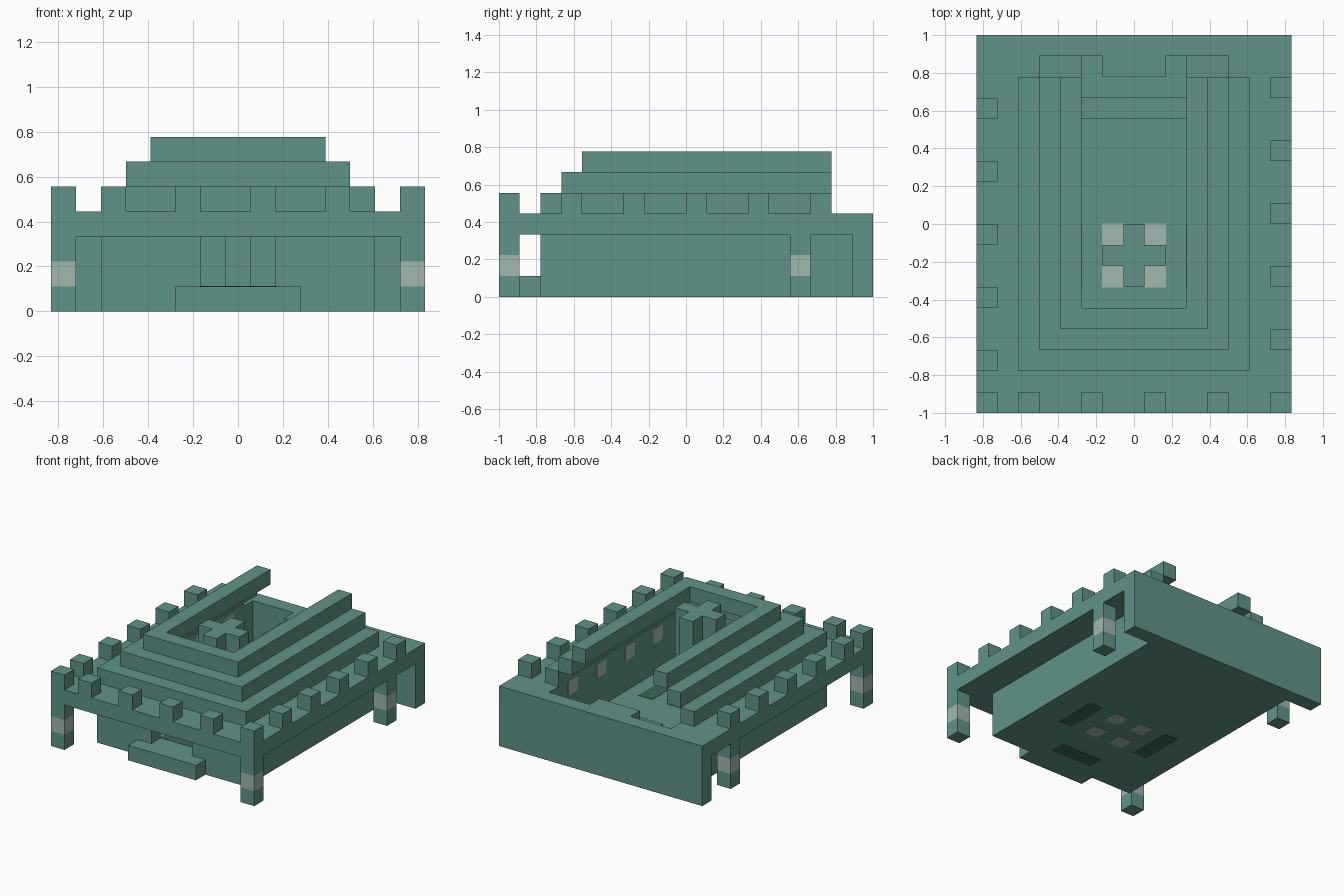
import bpy
import bmesh

U = 1 / 9       # size of one building block
E = 0.018       # how far inlaid blocks stand proud, in blocks

cube = bpy.data.objects.get("Cube")
if cube:
    bpy.data.objects.remove(cube, do_unlink=True)


def material(name, rgb):
    mat = bpy.data.materials.new(name)
    mat.use_nodes = True
    color = (*rgb, 1)
    mat.diffuse_color = color
    mat.node_tree.nodes["Principled BSDF"].inputs["Base Color"].default_value = color
    return mat


stone = material("sea_green_stone", (0.117, 0.296, 0.246))
dark = material("dark_green_stone", (0.05, 0.13, 0.105))
lamp = material("pale_lantern", (0.352, 0.474, 0.434))


def prism(name, outline, z0, z1, mat=stone):
    """Extrude a plan outline, given in blocks, from z0 to z1."""
    bm = bmesh.new()
    base = bm.faces.new([bm.verts.new((x * U, y * U, z0 * U)) for x, y in outline])
    top = bmesh.ops.extrude_face_region(bm, geom=[base])["geom"]
    verts = [v for v in top if isinstance(v, bmesh.types.BMVert)]
    bmesh.ops.translate(bm, verts=verts, vec=(0, 0, (z1 - z0) * U))
    bmesh.ops.recalc_face_normals(bm, faces=bm.faces)
    mesh = bpy.data.meshes.new(name)
    bm.to_mesh(mesh)
    bm.free()
    mesh.materials.append(mat)
    obj = bpy.data.objects.new(name, mesh)
    bpy.context.collection.objects.link(obj)
    return obj


def box(name, x0, x1, y0, y1, z0, z1, mat=stone):
    return prism(name, [(x0, y0), (x1, y0), (x1, y1), (x0, y1)], z0, z1, mat)


def inlay(name, x0, x1, y0, y1, z0, z1, mat):
    return box(name, x0 - E, x1 + E, y0 - E, y1 + E, z0 - E, z1 + E, mat)


def u_wall(name, outer, front, inner, inner_front, back, z0, z1):
    """Wall around three sides, open towards the back."""
    prism(name, [(-outer, front), (outer, front), (outer, back), (inner, back),
                 (inner, inner_front), (-inner, inner_front),
                 (-inner, back), (-outer, back)], z0, z1)


# Base: floor, front step and solid back wall
box("floor", -5.5, 5.5, -7, 8, 0, 1)
box("front_step", -2.5, 2.5, -8, -7, 0, 1)
box("back_wall", -7.5, 7.5, 8, 9, 0, 4)

# Hall walls with a doorway between the two halves
for side, s in (("left", 1), ("right", -1)):
    plan = [(1.5, -7), (5.5, -7), (5.5, 8), (4.5, 8), (4.5, -6), (1.5, -6)]
    prism(side + "_hall_wall", [(s * x, y) for x, y in plan], 1, 3)

# Deck and the stepped roof tiers
u_wall("deck", 7.5, -9, 4.5, -6, 8, 3, 4)
for i in range(3):
    u_wall(f"roof_tier_{i + 1}", 5.5 - i, -7 + i, 4.5 - i, -6 + i, 7, 4 + i, 5 + i)

# Stairs down from the back wall
box("lower_stair", -2.5, 2.5, 5, 8, 1, 2)
box("middle_stair", -2.5, 2.5, 6, 8, 2, 3)
box("upper_stair", -1.5, 1.5, 7, 8, 3, 4)

# Central cross-shaped pillar with lanterns in the floor around it
a, b = 0.5, 1.5
cross = [(-a, -b), (a, -b), (a, -a), (b, -a), (b, a), (a, a),
         (a, b), (-a, b), (-a, a), (-b, a), (-b, -a), (-a, -a)]
prism("cross_pillar", [(x, y - 1.5) for x, y in cross], 1, 7)
for x in (-1, 1):
    for y in (-2.5, -0.5):
        inlay("floor_lantern", x - .5, x + .5, y - .5, y + .5, 0, 1, lamp)

# Dark strips in the floor
inlay("front_floor_strip", -1.5, 1.5, -6, -5, 0, 1, dark)
for x in (-3, 3):
    inlay("side_floor_strip", x - .5, x + .5, -3, 0, 0, 1, dark)

# Lanterns set in the inner edge of the deck
for s in (-1, 1):
    for y in (-4, -1, 2, 5):
        x0, x1 = sorted((s * (4.5 - E), s * 5.4))
        box("wall_lantern", x0, x1, y, y + 1, 3, 4 - E, lamp)

# Posts with a lantern band
for x in (-7.5, 6.5):
    for y in (-9, 5):
        box("post_foot", x, x + 1, y, y + 1, 0, 1)
        box("post_lantern", x, x + 1, y, y + 1, 1, 2, lamp)
        box("post_head", x, x + 1, y, y + 1, 2, 3)

# Battlements along the deck edge
spots = [(x, -9) for x in (-7.5, -5.5, -2.5, 0.5, 3.5, 6.5)]
spots += [(-7.5, y) for y in range(-7, 6, 3)]
spots += [(6.5, y) for y in range(-6, 7, 3)]
for x, y in spots:
    box("battlement", x, x + 1, y, y + 1, 4, 5)
